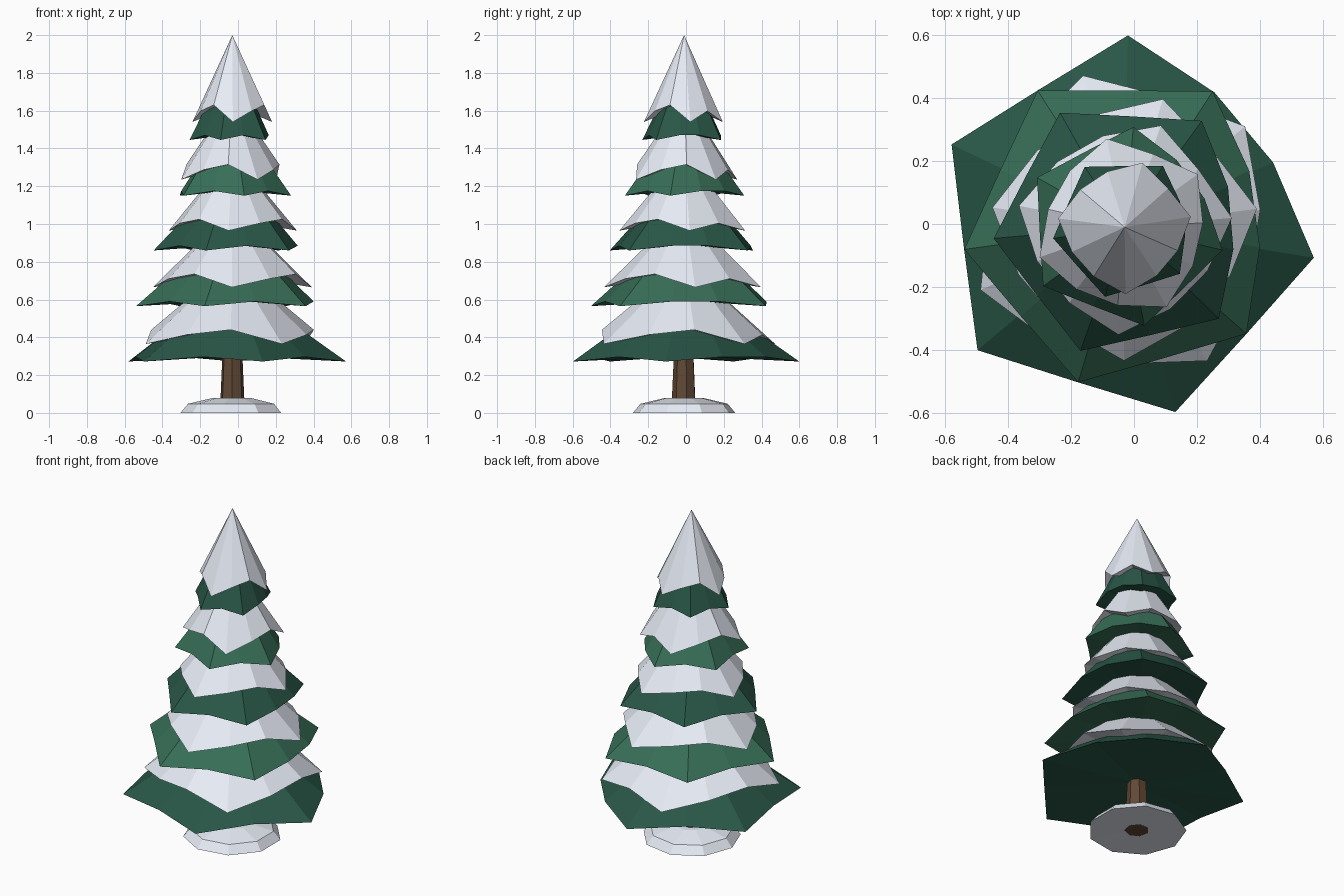
import bpy, bmesh
from math import cos, sin, radians, pi

if "Cube" in bpy.data.objects:
    bpy.data.objects.remove(bpy.data.objects["Cube"])

CX, CY, N = -0.03, -0.01, 11


def material(name, rgb):
    m = bpy.data.materials.new(name)
    m.diffuse_color = (*rgb, 1)
    m.use_nodes = True
    m.node_tree.nodes["Principled BSDF"].inputs["Base Color"].default_value = m.diffuse_color
    return m


dark = material("dark_needles", (0.022, 0.095, 0.063))
light = material("light_needles", (0.038, 0.155, 0.095))
white = material("snow", (0.80, 0.84, 0.92))
bark = material("bark", (0.12, 0.065, 0.035))


def lathe(name, rings, top, bottom, mat):
    """Flat faced shell from rings of (x, y, z), closed by a point at each end."""
    bm = bmesh.new()
    loops = [[bm.verts.new(p) for p in ring] for ring in rings]
    n = len(loops[0])
    t = bm.verts.new((CX, CY, top))
    b = bm.verts.new((CX, CY, bottom))
    for i in range(n):
        j = (i + 1) % n
        bm.faces.new((loops[0][j], loops[0][i], b))
        bm.faces.new((loops[-1][i], loops[-1][j], t))
        for lo, hi in zip(loops, loops[1:]):
            bm.faces.new((lo[i], lo[j], hi[j], hi[i]))
    bmesh.ops.recalc_face_normals(bm, faces=bm.faces)
    me = bpy.data.meshes.new(name)
    bm.to_mesh(me)
    bm.free()
    me.materials.append(mat)
    ob = bpy.data.objects.new(name, me)
    bpy.context.collection.objects.link(ob)
    return ob


def point(angle, r, z):
    return (CX + r * cos(angle), CY + r * sin(angle), z)


def circle(n, r, z, start=0.0):
    return [point(start + 2 * pi * i / n, r, z) for i in range(n)]


# Trunk and snow mound at its foot
lathe("trunk", [circle(7, 0.068, 0.0, 0.2), circle(7, 0.05, 0.4, 0.2)], 0.4, 0.0, bark)
lathe("snow_mound", [circle(9, 0.275, 0.0, 0.35), circle(9, 0.235, 0.048, 0.35),
                     circle(9, 0.10, 0.08, 0.35)], 0.08, 0.001, white)

# Tiers: first tip angle, green radius, green z, green apex,
#        snow radius, snow tip z, snow rise at the valleys, snow apex
tiers = [
    (89, 0.61, 0.272, 0.70, 0.500, 0.365, 0.075, 0.80),
    (57, 0.515, 0.565, 1.01, 0.425, 0.665, 0.07, 1.08),
    (54, 0.418, 0.86, 1.30, 0.343, 0.965, 0.06, 1.38),
    (85, 0.32, 1.15, 1.60, 0.287, 1.235, 0.08, 1.68),
    (58, 0.23, 1.445, 1.90, 0.213, 1.54, 0.09, 2.00),
]
step = 2 * pi / N
for k, (deg, gr, gz, gtop, sr, sz, rise, stop) in enumerate(tiers):
    # Green skirt: every second corner is a drooping tip
    a0 = radians(deg) - step
    skirt = []
    for i in range(N):
        tip = i % 2 == 1
        skirt.append(point(a0 + i * step, gr * (1 if tip else 0.845),
                           gz + (0 if tip else 0.025)))
    lathe(f"branches_{k + 1}", [skirt], gtop, gz + 0.03, light if k % 2 else dark)
    # Snow cap: every third corner is a drooping tip
    a1 = radians(deg) + step / 2
    cap = []
    for i in range(N):
        f = (0, 0.65, 1)[i % 3]
        cap.append(point(a1 + i * step, sr * (1 if f == 0 else 0.87), sz + rise * f))
    lathe(f"snow_cap_{k + 1}", [cap], stop, sz + rise, white)
